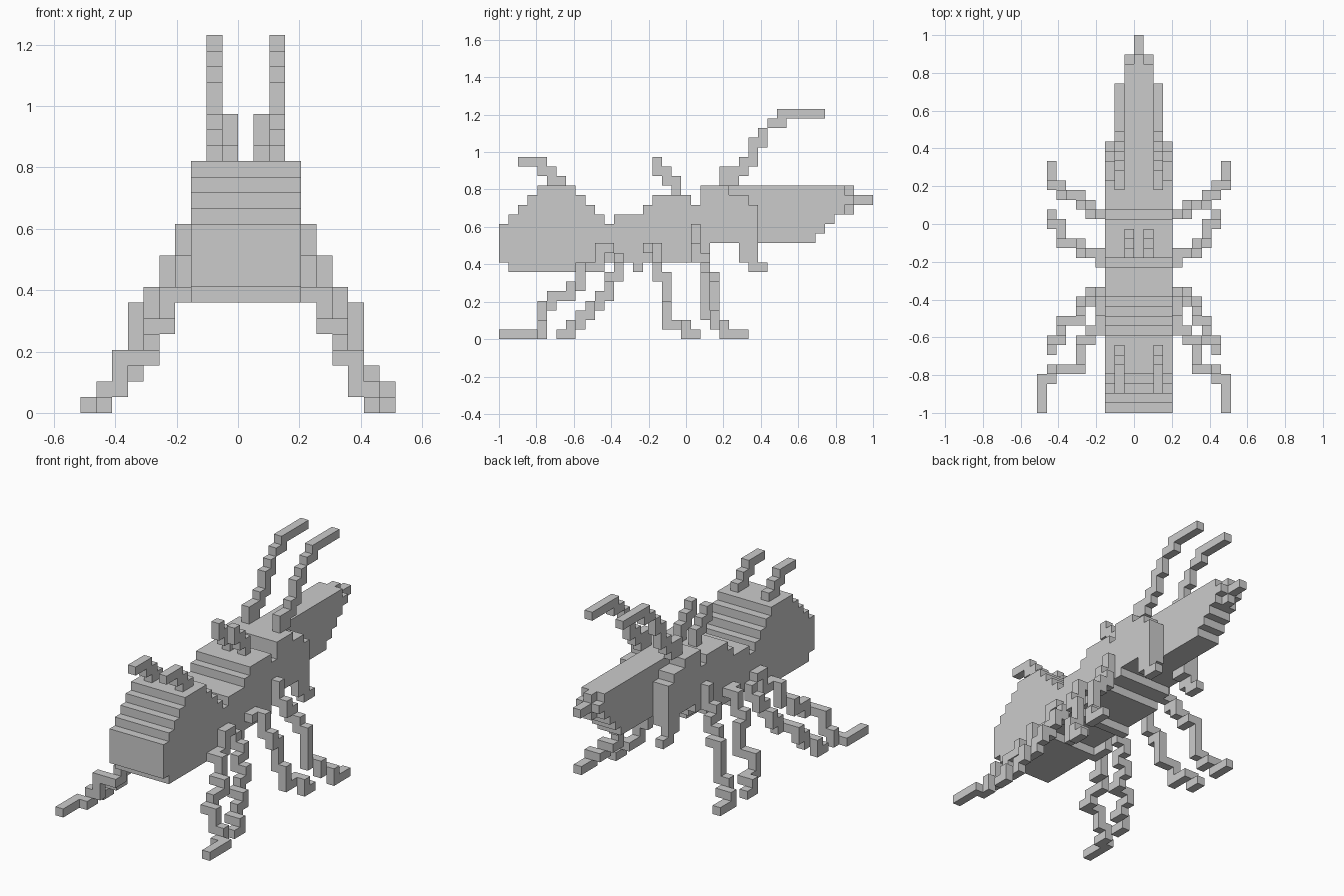
import bpy, bmesh, math
from mathutils import Vector

if "Cube" in bpy.data.objects:
    bpy.data.objects.remove(bpy.data.objects["Cube"])

U = 2 / 39                                  # one block
ORIGIN = Vector((-10 * U, -1, 0))


def block(i0, i1, j0, j1, k0, k1):
    """Set of cells in half-open index ranges (x, y, z)."""
    return {(i, j, k) for i in range(i0, i1) for j in range(j0, j1) for k in range(k0, k1)}


def columns(i0, i1, j0, spans):
    """Side profile: one (bottom, top) span per step in y, i0..i1 wide."""
    cells = set()
    for n, (b, t) in enumerate(spans):
        cells |= block(i0, i1, j0 + n, j0 + n + 1, b, t)
    return cells


def path(points):
    """Chain of face-touching cells through the waypoints: down, along, then out."""
    cur = list(points[0])
    cells = {tuple(cur)}
    for p in points[1:]:
        for a in (2, 1, 0):
            while cur[a] != p[a]:
                cur[a] += 1 if p[a] > cur[a] else -1
                cells.add(tuple(cur))
    return cells


def build(name, cells):
    """Skin the cells with outer faces only, merging flat areas."""
    bm = bmesh.new()
    verts = {}

    def vert(c):
        if c not in verts:
            verts[c] = bm.verts.new(ORIGIN + Vector(c) * U)
        return verts[c]

    for c in sorted(cells):
        for a in range(3):
            for s in (0, 1):
                n = list(c)
                n[a] += 2 * s - 1
                if tuple(n) in cells:
                    continue
                ring = []
                for u, v in ((0, 0), (1, 0), (1, 1), (0, 1)):
                    q = list(c)
                    q[a] += s
                    q[(a + 1) % 3] += u
                    q[(a + 2) % 3] += v
                    ring.append(vert(tuple(q)))
                bm.faces.new(ring if s else ring[::-1])
    bmesh.ops.dissolve_limit(bm, angle_limit=math.radians(1), verts=bm.verts, edges=bm.edges)
    me = bpy.data.meshes.new(name)
    bm.to_mesh(me)
    bm.free()
    bpy.context.collection.objects.link(bpy.data.objects.new(name, me))


# Abdomen, waist, thorax and head in stepped profile
body = columns(7, 14, 0, [(8, 12), (7, 13), (7, 14), (7, 15)])
body |= block(7, 14, 4, 8, 7, 16)
body |= columns(7, 14, 8, [(7, 15), (8, 14), (8, 13), (8, 12), (8, 13), (8, 13), (7, 13), (8, 14)])
body |= block(7, 14, 16, 20, 8, 15)
body |= columns(7, 14, 20, [(9, 14), (9, 16), (10, 16), (10, 16)])

# Tapering snout with a cross-shaped tip
body |= block(9, 12, 24, 33, 10, 16) | columns(9, 12, 33, [(11, 16), (12, 16), (13, 16)])
body |= block(10, 11, 36, 37, 13, 16) | block(9, 12, 36, 37, 14, 15) | block(10, 11, 37, 39, 14, 15)

# Cheeks beside the snout, joined to the head
for i in (7, 12):
    body |= columns(i, i + 2, 24, [(10, 15), (9, 15), (9, 14)])
build("body", body)

# Jaws and upper feelers, one each side
for side, i in (("left", 7), ("right", 13)):
    build(side + "_jaw", columns(i, i + 1, 25, [(8, 9), (7, 9), (7, 8)]))

for side, i in (("left", 8), ("right", 12)):
    build(side + "_antenna", block(i, i + 1, 29, 34, 23, 24) | columns(i, i + 1, 23, [
        (16, 18), (16, 18), (17, 19), (18, 21), (20, 22), (22, 23), (22, 24)]))
    build(side + "_tail_feeler", columns(i, i + 1, 2, [
        (18, 19), (18, 19), (17, 19), (16, 18), (16, 17)]))

for side, i in (("left", 9), ("right", 11)):
    build(side + "_back_spike", columns(i, i + 1, 16, [(17, 19), (16, 18), (15, 17)]))


def leg_pair(name, splay, lag, pts):
    """Right leg from waypoints; the left one mirrors it with a wider foot."""
    build("right_" + name, path([(i, j - (lag if i == 17 else 0), k) for i, j, k in pts]))
    build("left_" + name, path([(20 - i - (splay if i >= 17 else 0), j, k) for i, j, k in pts]))


# Four pairs of legs
leg_pair("head_leg", 0, 1, [(14, 20, 11), (15, 20, 9), (15, 21, 8), (16, 21, 7),
                            (17, 22, 6), (18, 22, 2), (19, 23, 1), (19, 25, 0)])
leg_pair("thorax_leg", 1, 0, [(14, 15, 9), (15, 16, 9), (16, 16, 7), (16, 17, 6),
                              (17, 17, 3), (18, 19, 1), (18, 20, 0)])
leg_pair("waist_leg", 1, 0, [(14, 12, 8), (15, 12, 7), (15, 11, 6), (16, 11, 5), (16, 10, 4),
                             (17, 9, 3), (17, 8, 2), (18, 7, 1), (18, 6, 0)])
leg_pair("abdomen_leg", 1, 0, [(14, 11, 9), (14, 10, 9), (15, 8, 7), (16, 7, 5), (16, 5, 4),
                               (17, 4, 3), (18, 4, 1), (19, 3, 0), (19, 0, 0)])
